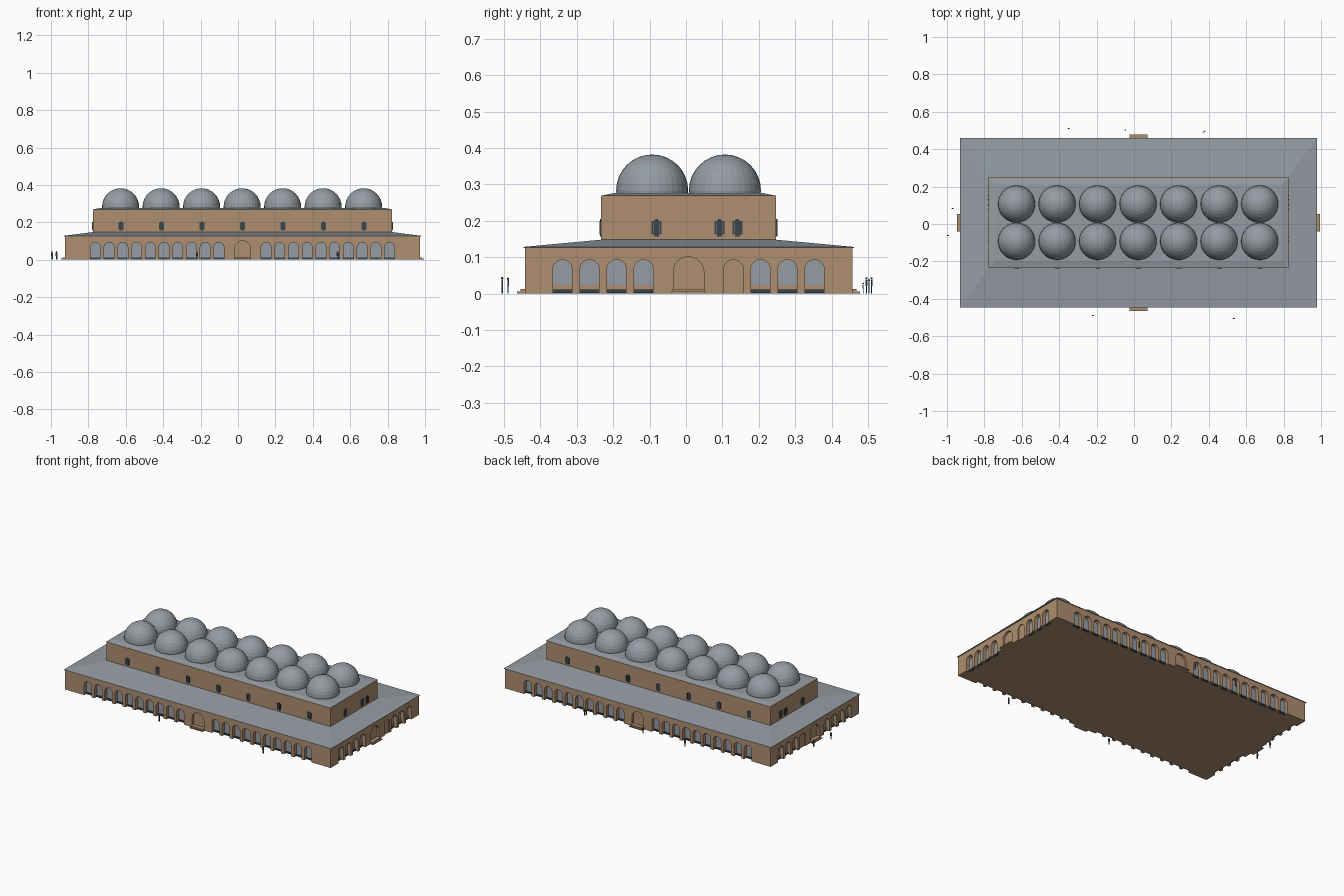
import bpy, bmesh, math
from mathutils import Matrix, Vector

if "Cube" in bpy.data.objects:
    bpy.data.objects.remove(bpy.data.objects["Cube"])

CX, CY = 0.024, 0.007          # building centre
HX, HY = 0.949, 0.450          # lower wall half sizes
UX, UY = 0.800, 0.241          # upper block half sizes


def material(name, rgb):
    m = bpy.data.materials.new(name)
    m.diffuse_color = (*rgb, 1)
    m.use_nodes = True
    m.node_tree.nodes["Principled BSDF"].inputs["Base Color"].default_value = m.diffuse_color
    return m


SAND = material("sandstone", (0.43, 0.275, 0.16))
GRAY = material("blue_gray", (0.30, 0.335, 0.365))
DARK = material("dark_slate", (0.04, 0.058, 0.07))


def finish(name, bm, mat):
    bmesh.ops.recalc_face_normals(bm, faces=bm.faces)
    me = bpy.data.meshes.new(name)
    bm.to_mesh(me)
    bm.free()
    me.materials.append(mat)
    ob = bpy.data.objects.new(name, me)
    bpy.context.collection.objects.link(ob)
    return ob


def box(bm, x0, x1, y0, y1, z0, z1, M=Matrix()):
    T = Matrix.Translation(((x0 + x1) / 2, (y0 + y1) / 2, (z0 + z1) / 2))
    S = Matrix.Diagonal((x1 - x0, y1 - y0, z1 - z0, 1))
    bmesh.ops.create_cube(bm, size=1, matrix=M @ T @ S)


def arch(bm, M, u, w, z0, z1, d0, d1, n=12):
    """Round-headed prism on a wall; d0..d1 are outward distances."""
    r = w / 2
    pts = [(u - r, z0), (u + r, z0)]
    pts += [(u + r * math.cos(math.pi * i / n), z1 - r + r * math.sin(math.pi * i / n))
            for i in range(n + 1)]
    rings = [[bm.verts.new(M @ Vector((x, -d, z))) for x, z in pts] for d in (d0, d1)]
    bm.faces.new(rings[0])
    bm.faces.new(rings[1][::-1])
    k = len(pts)
    for i in range(k):
        j = (i + 1) % k
        bm.faces.new((rings[0][i], rings[0][j], rings[1][j], rings[1][i]))


def frustum(bm, hx, hy, z0, tx, ty, z1):
    rings = [[bm.verts.new((CX + sx * a, CY + sy * b, z))
              for sx, sy in ((-1, -1), (1, -1), (1, 1), (-1, 1))]
             for a, b, z in ((hx, hy, z0), (tx, ty, z1))]
    bm.faces.new(rings[0][::-1])
    bm.faces.new(rings[1])
    for i in range(4):
        j = (i + 1) % 4
        bm.faces.new((rings[0][i], rings[0][j], rings[1][j], rings[1][i]))


def wall(angle):
    return Matrix.Translation((CX, CY, 0)) @ Matrix.Rotation(math.radians(angle), 4, 'Z')


# Four walls: angle, distance below, distance above, arch positions, u direction
long_arches = [s * (0.126 + 0.0734 * i) for s in (-1, 1) for i in range(10)]
short_arches = [s * (0.1235 + 0.0742 * i) for s in (-1, 1) for i in range(4)]
long_windows = [0.2166 * (i - 3) for i in range(7)]
short_windows = [-0.088, 0.085, 0.134]
WALLS = [(0, HY, UY, long_arches, long_windows, 1),
         (180, HY, UY, long_arches, long_windows, -1),
         (90, HX, UX, short_arches, short_windows, 1),
         (-90, HX, UX, short_arches, short_windows, -1)]

cut, panes, doors, bars, benches, steps, grilles = [bmesh.new() for _ in range(7)]
DEPTH = 0.026
for angle, low, up, arches, windows, sgn in WALLS:
    M = wall(angle)
    short = abs(angle) == 90
    for u in arches:
        x = u * sgn
        back = low - DEPTH
        arch(cut, M, x, 0.053, -0.01, 0.093, back, low + 0.01)
        if short and abs(u - 0.1235) < 0.001:      # one blind arch per short side
            arch(doors, M, x, 0.053, 0.0, 0.093, back - 0.002, back + 0.02)
            continue
        arch(panes, M, x, 0.053, 0.0, 0.093, back - 0.002, back + 0.002)
        box(bars, x - 0.026, x + 0.026, -back - 0.01, -back, 0.002, 0.011, M)
        if short:
            box(benches, x - 0.026, x + 0.026, -back - 0.005, -back, 0.011, 0.024, M)
    # central door recess and its two steps
    arch(cut, M, 0, 0.084, 0.004, 0.101, low - 0.014, low + 0.01, 16)
    box(steps, -0.047, 0.047, -low - 0.021, -low + 0.005, 0, 0.006, M)
    box(steps, -0.044, 0.044, -low - 0.012, -low + 0.014, 0, 0.012, M)
    # upper windows: arched centre leaf, two shutters and cross rail
    for u in windows:
        x = u * sgn
        arch(grilles, M, x, 0.014, 0.157, 0.205, up - 0.002, up + 0.003, 8)
        for s in (-1, 1):
            c = x + s * 0.0108
            box(grilles, c - 0.0028, c + 0.0028, -up - 0.004, -up + 0.002, 0.162, 0.199, M)
        for z in (0.168, 0.181, 0.194):
            box(grilles, x - 0.0136, x + 0.0136, -up - 0.003, -up + 0.002, z - 0.001, z + 0.001, M)

# Lower hall with arcade niches cut out
bm = bmesh.new()
box(bm, CX - HX, CX + HX, CY - HY, CY + HY, 0, 0.126)
hall = finish("lower_hall", bm, SAND)
cutter = finish("niche_cutter", cut, SAND)
cutter.hide_render = True
mod = hall.modifiers.new("niches", 'BOOLEAN')
mod.operation, mod.solver, mod.object = 'DIFFERENCE', 'EXACT', cutter
bpy.context.view_layer.objects.active = hall
bpy.ops.object.modifier_apply(modifier="niches")
bpy.data.objects.remove(cutter)

finish("arch_panes", panes, GRAY)
finish("blind_arches", doors, SAND)
finish("arch_sill_bars", bars, DARK)
finish("arch_benches", benches, SAND)
finish("entrance_steps", steps, SAND)
finish("upper_windows", grilles, DARK)

# Lower roof: thin eave and shallow hip
bm = bmesh.new()
box(bm, CX - HX - 0.006, CX + HX + 0.006, CY - HY - 0.004, CY + HY + 0.004, 0.125, 0.128)
frustum(bm, HX + 0.006, HY + 0.004, 0.128, UX - 0.002, UY - 0.002, 0.148)
finish("lower_roof", bm, GRAY)

# Upper block and its roof
bm = bmesh.new()
box(bm, CX - UX, CX + UX, CY - UY, CY + UY, 0.13, 0.269)
finish("upper_hall", bm, SAND)
bm = bmesh.new()
frustum(bm, UX + 0.002, UY + 0.002, 0.268, UX - 0.036, UY - 0.036, 0.276)
finish("upper_roof", bm, GRAY)

# Fourteen domes
bm = bmesh.new()
for i in range(7):
    for s in (-1, 1):
        T = Matrix.Translation((CX - 0.002 + 0.2166 * (i - 3), CY + s * 0.1, 0.283))
        bmesh.ops.create_uvsphere(bm, u_segments=32, v_segments=16, radius=0.099, matrix=T)
bmesh.ops.delete(bm, geom=[v for v in bm.verts if v.co.z < 0.26], context='VERTS')
finish("domes", bm, GRAY)

# Small standing figures around the building
people = [(-0.35, 0.51, 0.045), (-0.045, 0.503, 0.04), (0.37, 0.487, 0.03), (0.376, 0.496, 0.045),
          (-0.97, 0.083, 0.046), (-0.994, -0.061, 0.047), (-0.22, -0.489, 0.044),
          (0.533, -0.505, 0.046)]
bm = bmesh.new()
for x, y, h in people:
    M = Matrix.Translation((x, y, 0)) @ Matrix.Scale(h / 0.045, 4)
    for s in (-1, 1):
        box(bm, s * 0.0022 - 0.0014, s * 0.0022 + 0.0014, -0.0016, 0.0016, 0, 0.022, M)
        box(bm, s * 0.005 - 0.0009, s * 0.005 + 0.0009, -0.0012, 0.0012, 0.02, 0.037, M)
    box(bm, -0.004, 0.004, -0.0022, 0.0022, 0.021, 0.0375, M)
    bmesh.ops.create_uvsphere(bm, u_segments=8, v_segments=6, radius=0.0032,
                              matrix=M @ Matrix.Translation((0, 0, 0.0415)))
finish("bystanders", bm, DARK)
